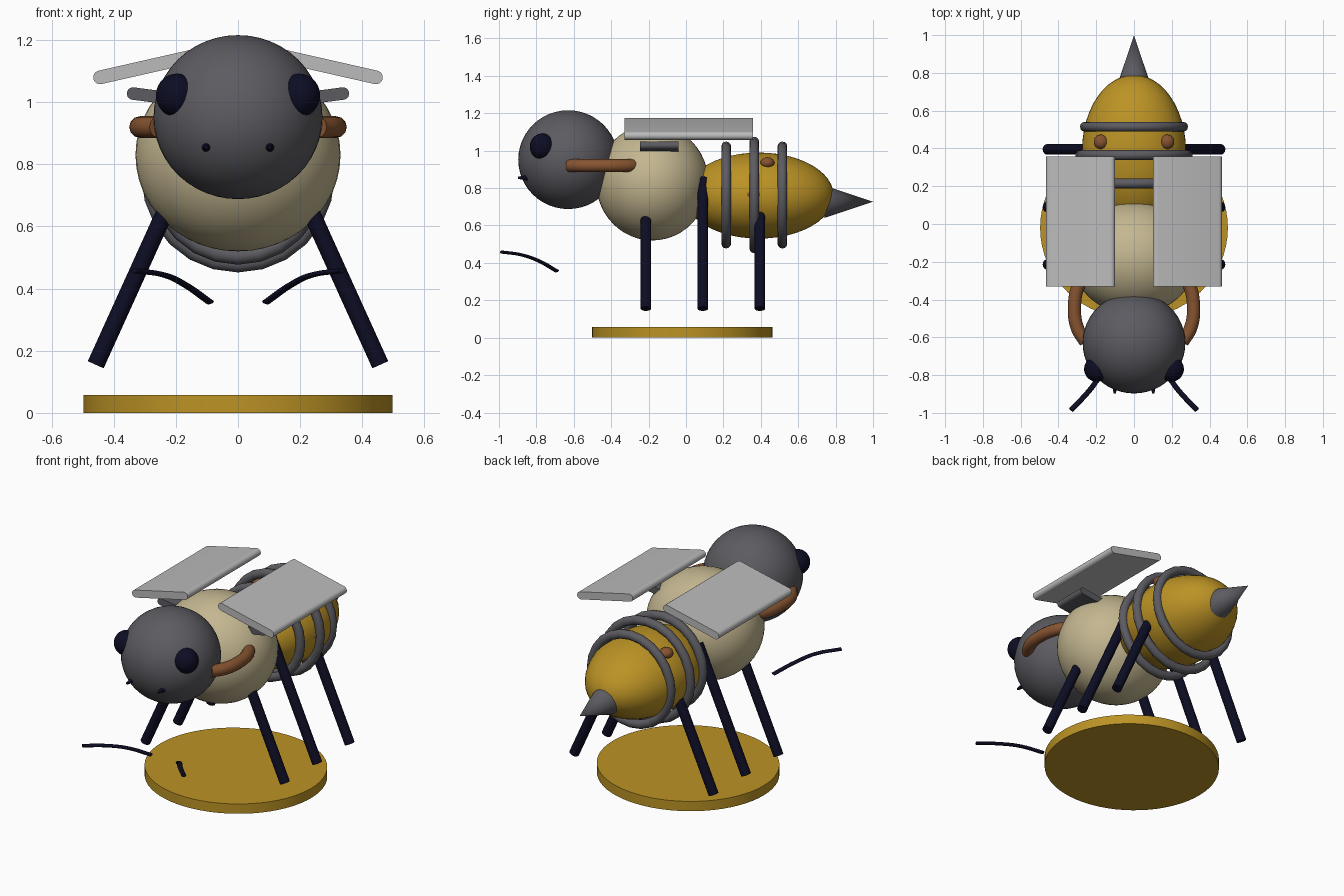
import bpy
import math
from mathutils import Vector

cube = bpy.data.objects.get("Cube")
if cube:
    bpy.data.objects.remove(cube, do_unlink=True)


def material(name, rgb):
    m = bpy.data.materials.new(name)
    m.use_nodes = True
    m.diffuse_color = (*rgb, 1)
    bsdf = next(n for n in m.node_tree.nodes if n.type == 'BSDF_PRINCIPLED')
    bsdf.inputs["Base Color"].default_value = (*rgb, 1)
    return m


gold = material("gold", (0.50, 0.29, 0.018))
cream = material("cream", (0.55, 0.47, 0.28))
slate = material("slate grey", (0.105, 0.105, 0.12))
navy = material("dark navy", (0.004, 0.004, 0.018))
brown = material("brown", (0.24, 0.088, 0.03))
silver = material("wing grey", (0.50, 0.50, 0.50))


def finish(name, mat):
    ob = bpy.context.object
    ob.name = name
    ob.data.materials.append(mat)
    bpy.ops.object.shade_smooth_by_angle(angle=math.radians(40))
    return ob


def ball(name, loc, radii, mat):
    bpy.ops.mesh.primitive_uv_sphere_add(segments=48, ring_count=24, location=loc)
    bpy.context.object.scale = radii
    return finish(name, mat)


def rod(name, start, end, r1, r2, mat, sides=24):
    a, b = Vector(start), Vector(end)
    bpy.ops.mesh.primitive_cone_add(vertices=sides, radius1=r1, radius2=r2,
                                    depth=(b - a).length, location=(a + b) / 2)
    bpy.context.object.rotation_euler = (b - a).to_track_quat('Z', 'Y').to_euler()
    return finish(name, mat)


def tube(name, points, radius, mat, flatten=1.0):
    """Smooth tube through points, optionally flattened in height."""
    curve = bpy.data.curves.new(name, 'CURVE')
    curve.dimensions = '3D'
    curve.bevel_depth = radius
    curve.bevel_resolution = 4
    curve.use_fill_caps = True
    spline = curve.splines.new('BEZIER')
    spline.bezier_points.add(len(points) - 1)
    for bp, (x, y, z) in zip(spline.bezier_points, points):
        bp.co = (x, y, z / flatten)
        bp.handle_left_type = bp.handle_right_type = 'AUTO'
    ob = bpy.data.objects.new(name, curve)
    ob.scale.z = flatten
    bpy.context.collection.objects.link(ob)
    bpy.ops.object.select_all(action='DESELECT')
    ob.select_set(True)
    bpy.context.view_layer.objects.active = ob
    bpy.ops.object.convert(target='MESH')
    return finish(name, mat)


def slab(name, inner, outer, half, y0, y1, mat):
    """Plate with rounded long edges, running along y between two (x, z) edge centres."""
    a, b = Vector(inner), Vector(outer)
    base = math.atan2(b.y - a.y, b.x - a.x)
    steps = 10
    outline = []
    for centre, turn in ((b, -math.pi / 2), (a, math.pi / 2)):
        for i in range(steps + 1):
            t = base + turn + math.pi * i / steps
            outline.append((centre.x + half * math.cos(t), centre.y + half * math.sin(t)))
    n = len(outline)
    verts = [(x, y, z) for y in (y0, y1) for x, z in outline]
    faces = [tuple(range(n)), tuple(reversed(range(n, 2 * n)))]
    faces += [(i, i + n, (i + 1) % n + n, (i + 1) % n) for i in range(n)]
    mesh = bpy.data.meshes.new(name)
    mesh.from_pydata(verts, [], faces)
    ob = bpy.data.objects.new(name, mesh)
    bpy.context.collection.objects.link(ob)
    bpy.ops.object.select_all(action='DESELECT')
    ob.select_set(True)
    bpy.context.view_layer.objects.active = ob
    bpy.ops.object.mode_set(mode='EDIT')
    bpy.ops.mesh.select_all(action='SELECT')
    bpy.ops.mesh.normals_make_consistent(inside=False)
    bpy.ops.object.mode_set(mode='OBJECT')
    return finish(name, mat)


# Display base
bpy.ops.mesh.primitive_cylinder_add(vertices=64, radius=1, depth=1, location=(0, -0.02, 0.029))
bpy.context.object.scale = (0.497, 0.482, 0.058)
finish("base_disc", gold)

# Body
ball("thorax", (0, -0.18, 0.83), (0.33, 0.30, 0.31), cream)
ball("head", (0, -0.63, 0.952), (0.272, 0.267, 0.264), slate)
ball("abdomen", (0, 0.39, 0.76), (0.275, 0.40, 0.23), gold)
rod("stinger", (0, 0.74, 0.727), (0, 1.0, 0.727), 0.087, 0, slate, 32)

# Abdomen rings
for i, (y, major) in enumerate(((0.215, 0.26), (0.365, 0.285), (0.515, 0.26))):
    bpy.ops.mesh.primitive_torus_add(major_segments=24, minor_segments=12, major_radius=major,
                                     minor_radius=0.026, location=(0, y, 0.763),
                                     rotation=(math.pi / 2, 0, 0))
    finish(f"abdomen_ring_{i + 1}", slate)

# Paired parts
for side, s in (("left", 1), ("right", -1)):
    ball(f"{side}_eye", (s * 0.197, -0.768, 1.022), (0.067, 0.067, 0.07), navy)
    rod(f"{side}_nostril", (s * 0.102, -0.84, 0.855), (s * 0.102, -0.898, 0.855),
        0.016, 0.006, navy, 12)
    ball(f"{side}_upper_spot", (s * 0.175, 0.435, 0.935), (0.038, 0.038, 0.03), brown)
    ball(f"{side}_side_spot", (s * 0.245, 0.365, 0.765), (0.036, 0.055, 0.03), brown)

    # Wings and the short plates below them
    slab(f"{side}_wing", (s * 0.122, 1.153), (s * 0.444, 1.08), 0.022, -0.33, 0.357, silver)
    slab(f"{side}_wing_hinge", (s * 0.14, 1.002), (s * 0.338, 1.028), 0.02,
         -0.245, -0.04, slate)

    # Arm from thorax to head
    arm = [(0.25, -0.26, 0.92), (0.295, -0.33, 0.92), (0.315, -0.44, 0.92),
           (0.30, -0.55, 0.92), (0.255, -0.625, 0.92)]
    tube(f"{side}_arm", [(s * x, y, z) for x, y, z in arm], 0.035, brown)

    # Flattened feeler in front of the base
    feeler = [(0.09, -0.69, 0.356), (0.17, -0.79, 0.412), (0.235, -0.88, 0.443),
              (0.333, -0.985, 0.458)]
    tube(f"{side}_feeler", [(s * x, y, z) for x, y, z in feeler], 0.014, navy, 0.6)

    # Splayed legs
    for place, y in (("front", -0.214), ("middle", 0.09), ("rear", 0.395)):
        rod(f"{side}_{place}_leg", (s * 0.143, y, 0.85), (s * 0.458, y, 0.155),
            0.028, 0.028, navy)
